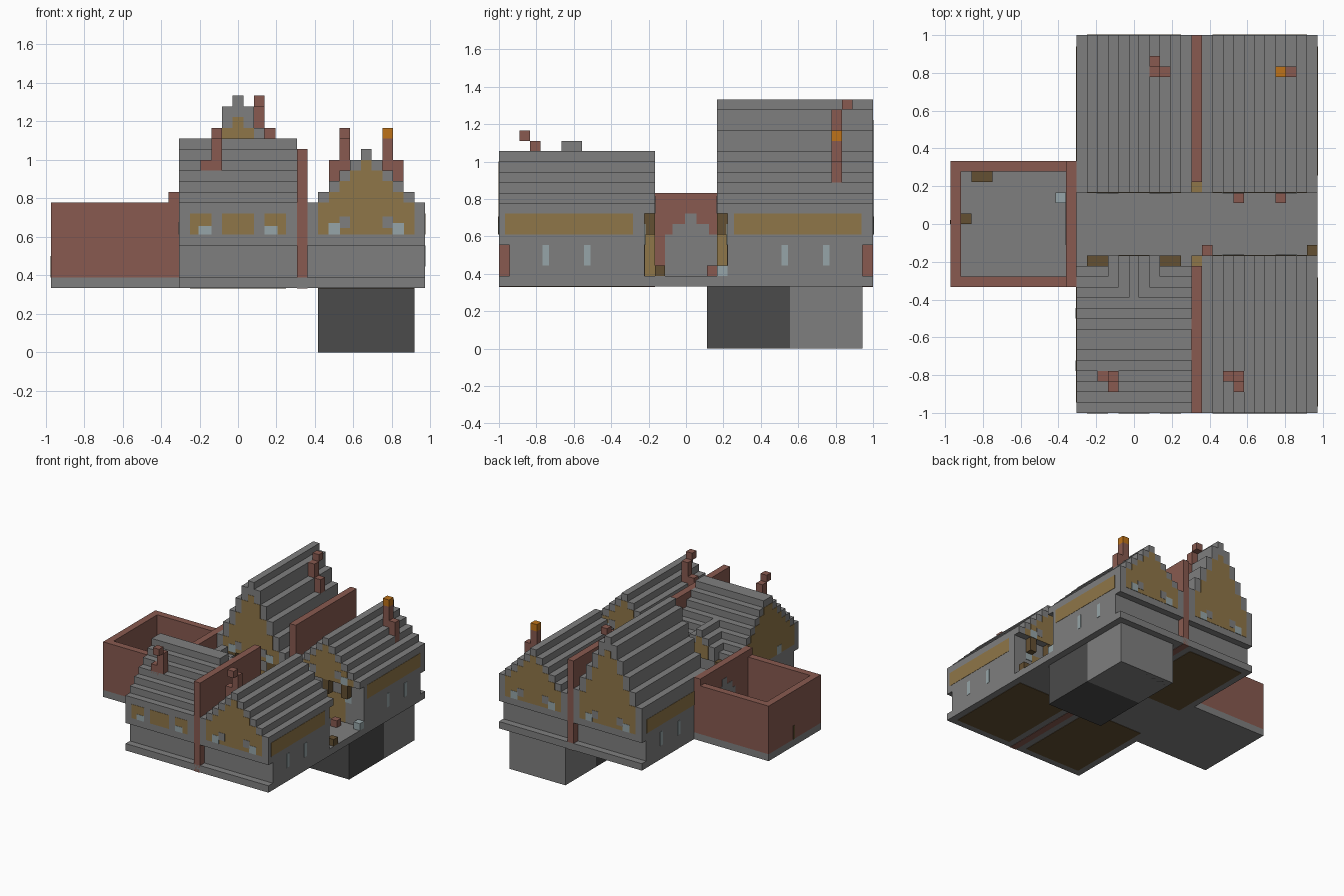
import bpy, bmesh
from mathutils import Vector

if "Cube" in bpy.data.objects:
    bpy.data.objects.remove(bpy.data.objects["Cube"])

U = 1 / 18  # one building block


def material(name, r, g, b):
    m = bpy.data.materials.new(name)
    m.use_nodes = True
    m.diffuse_color = (r, g, b, 1)
    m.node_tree.nodes["Principled BSDF"].inputs["Base Color"].default_value = (r, g, b, 1)
    return m


STONE = material("stone grey", .212, .212, .212)
DARK = material("dark stone", .069, .069, .069)
BRICK = material("brick red", .246, .102, .08)
TAN = material("tan timber", .275, .181, .065)
BROWN = material("dark timber", .127, .08, .032)
GLASS = material("pale glass", .305, .376, .392)
FLAME = material("orange", .515, .171, .01)


def to_world(i, j, k):
    return Vector(((i - 17.5) * U, (j - 18) * U, k * U))


def finish(name, bm, mat):
    bmesh.ops.recalc_face_normals(bm, faces=bm.faces)
    mesh = bpy.data.meshes.new(name)
    bm.to_mesh(mesh)
    bm.free()
    mesh.materials.append(mat)
    obj = bpy.data.objects.new(name, mesh)
    bpy.context.collection.objects.link(obj)
    return obj


def boxes(name, mat, *ranges):
    """One object of blocks; each range is i0, i1, j0, j1, k0, k1."""
    bm = bmesh.new()
    for i0, i1, j0, j1, k0, k1 in ranges:
        cube = bmesh.ops.create_cube(bm, size=1)["verts"]
        for v in cube:
            v.co = to_world(i1 if v.co.x > 0 else i0, j1 if v.co.y > 0 else j0,
                            k1 if v.co.z > 0 else k0)
    return finish(name, bm, mat)


def stepped(name, mat, axis, start, tops, base, e0, e1):
    """Stair-step outline over base, extruded along axis from e0 to e1."""
    pts = [(start, base)]
    for n, top in enumerate(tops):
        if pts[-1] != (start + n, top):
            pts.append((start + n, top))
        if n + 1 == len(tops) or tops[n + 1] != top:
            pts.append((start + n + 1, top))
    pts.append((start + len(tops), base))
    place = (lambda a, k, e: to_world(a, e, k)) if axis == "y" else \
            (lambda a, k, e: to_world(e, a, k))
    bm = bmesh.new()
    face = bm.faces.new([bm.verts.new(place(a, k, e0)) for a, k in pts])
    ext = bmesh.ops.extrude_face_region(bm, geom=[face])
    shift = place(0, 0, e1) - place(0, 0, e0)
    bmesh.ops.translate(bm, vec=shift,
                        verts=[g for g in ext["geom"] if isinstance(g, bmesh.types.BMVert)])
    return finish(name, bm, mat)


def plates(name, mat, axis, at, side, rects, layer=1):
    """Thin panels on a wall; each rect is a0, a1, k0, k1."""
    lo, hi = sorted((at - side * .05, at + side * .04 * layer))
    boxes(name, mat, *[(a0, a1, lo, hi, k0, k1) if axis == "y" else
                       (lo, hi, a0, a1, k0, k1) for a0, a1, k0, k1 in rects])


def gable_panel(name, axis, at, side, start, tops, drop, base=11):
    """Tan infill under a stepped gable, with windows and stone arches."""
    lo, hi = sorted((at - side * .05, at + side * .04))
    stepped(name, TAN, axis, start + 1, [t - drop for t in tops[1:-1]], base, lo, hi)
    mid = start + len(tops) / 2
    plates(name + "_windows", GLASS, axis, at, side,
           [(mid + s * 3 - .55, mid + s * 3 + .55, base, base + 1.1) for s in (-1, 1)], 2)
    plates(name + "_arches", STONE, axis, at, side,
           [(mid + s * 2 - .5, mid + s * 2 + .5, base + .6, base + 1.7) for s in (-1, 1)], 2)


# Ground slab, walled yard slab and cellar
boxes("ground_slab", STONE, (12, 35, 0, 36, 6, 7), (0, 12, 12, 24, 6, 7))
boxes("cellar_dark", DARK, (25, 34, 20, 28, 0, 6))
boxes("cellar_light", STONE, (25, 34, 28, 35, 0, 6))
boxes("cellar_floor", DARK, (25.5, 33.5, 28.5, 34.5, -.0, .05))
boxes("timber_floors", BROWN, *[(a, a + 9, b, b + 13, 5.95, 6.05)
                                for a, b in ((25, 1), (13, 1), (13, 22))])
boxes("divider_foot", BRICK, (23, 24, 0, 15, 5.95, 6.05), (23, 24, 21, 36, 5.95, 6.05))

# Ground floors, set back under the upper storeys
boxes("ground_floor", STONE, *[(a, b, c, c + 13, 7, 10)
                               for a, b in ((12, 23), (24, 35)) for c in (1, 22)])

# Upper storeys with stepped roofs
low = [19 - abs(n - 5) for n in range(11)]
steep = [15, 17, 19, 21, 23, 24, 23, 21, 19, 17, 15]
eaves = [max(13, min(14 + n, 20, 27 - n)) for n in range(14)]
wings = (("front_right", 24, low, 0, 14, 14, 15, 1),
         ("back_right", 24, low, 22, 36, 21, 22, 1),
         ("back_left", 12, steep, 22, 36, 21, 22, 2))
for name, start, tops, j0, j1, o0, o1, drop in wings:
    stepped(name + "_roof", STONE, "y", start, tops, 10, j0, j1)
    stepped(name + "_overhang", STONE, "y", start, tops, 13, o0, o1)
    front = j0 == 0
    gable_panel(name + "_street_gable", "y", 0 if front else 36, -1 if front else 1,
                start, tops, drop)
    gable_panel(name + "_court_gable", "y", 15 if front else 21, 1 if front else -1,
                start, tops, drop, 13)
stepped("front_left_roof", STONE, "x", 0, eaves, 10, 12, 23)
stepped("dormer", STONE, "y", 15, [15, 16, 17, 16, 15], 13, 10, 15)
plates("dormer_panel", TAN, "y", 15, 1, [(16, 19, 13, 15), (17, 18, 15, 16)])
stepped("side_gable_panel", TAN, "x", 1, [t - 1 for t in eaves[1:13]], 11, 11.96, 12.05)
plates("side_gable_windows", GLASS, "x", 12, -1, [(4, 5, 11, 12.2), (9, 10, 11, 12.2)], 2)

# Front windows of the left wing
plates("front_panels", TAN, "y", 0, -1,
       [(13, 15, 11, 13), (16, 19, 11, 13), (20, 22, 11, 13)])
plates("front_windows", GLASS, "y", 0, -1, [(13.8, 15, 11, 11.8), (20, 21.2, 11, 11.8)], 2)

# Side bands and tall windows
for side, at, starts in (("left", 35, (1, 23)), ("right", 12, (23,))):
    out = 1 if at == 35 else -1
    plates(side + "_bands", TAN, "x", at, out,
           [(b - .4, b + 11.9, 11, 13) for b in starts])
    plates(side + "_windows", GLASS, "x", at, out,
           [(c - .3, c + .3, 8, 10) for b in starts
            for c in ((4.5, 8.5) if b == 1 else (27.5, 31.5))])

# Court doors, end posts and hanging shutters
for name, at, side, row in (("front", 14, 1, 14), ("back", 22, -1, 21)):
    plates(name + "_court_doors", TAN, "y", at, side, [(27, 32, 7, 11), (15, 20, 7, 11)])
    plates(name + "_court_windows", GLASS, "y", at, side,
           [(a, a + 1, 10, 12) for a in (14, 20, 26, 32)], 2)
    boxes(name + "_shutters", BROWN, *[(a, a + 1, row, row + 1, 11, 13)
                                       for a in (13, 14, 20, 21, 26, 29, 32)],
          *[(a, a + 1, row, row + 1, 7, 11) for a in (13, 21)])
    boxes(name + "_divider_post", TAN, (23, 24, row, row + 1, 7, 14))

# Brick dividing walls
boxes("dividing_walls", BRICK, (23, 24, 0, 14, 6, 19), (23, 24, 22, 36, 6, 19))

# Walled yard and its arch
boxes("yard_walls", BRICK, (0, 11, 12, 13, 7, 14), (0, 11, 23, 24, 7, 14),
      (0, 1, 13, 23, 7, 14), (11, 12, 12, 24, 7, 15))
for n, (at, side) in enumerate(((12, 1), (11, -1))):
    plates("yard_arch_%d" % n, STONE, "x", at, side,
           [(16, 21, 7, 11), (16.7, 20.2, 11, 12), (17.9, 19, 12, 13)])
boxes("yard_crates", BROWN, (2, 4, 22, 23, 7, 9), (1, 2, 18, 19, 7, 9))
boxes("yard_lamp", GLASS, (10, 11, 20, 21, 7, 8))
plates("yard_slit", BROWN, "x", 0, -1, [(18, 18.4, 7, 9)])

# Loose blocks in the court
boxes("court_bricks", BRICK, (24, 25, 15, 16, 7, 8), (27, 28, 20, 21, 7, 8),
      (31, 32, 20, 21, 7, 8))
boxes("court_crate", BROWN, (34, 35, 15, 16, 7, 8))
boxes("court_lamp", GLASS, (34, 35, 21, 22, 7, 8))

# Chimneys: tall stack, lower shoulder, offset cap
for name, i, shoulder, j, cap, top in (("front_left", 15, 14, 3, 2, 20),
                                       ("front_right", 27, 26, 3, 2, 20),
                                       ("back_left", 19, 20, 32, 33, 23)):
    boxes(name + "_chimney", BRICK, (i, i + 1, j, j + 1, 15, top),
          (shoulder, shoulder + 1, j, j + 1, 15, top - 2),
          (i, i + 1, cap, cap + 1, top, top + 1))
boxes("back_right_chimney", BRICK, (31, 32, 32, 33, 15, 20), (32, 33, 32, 33, 15, 18))
boxes("back_right_chimney_top", FLAME, (31, 32, 32, 33, 20, 21))
